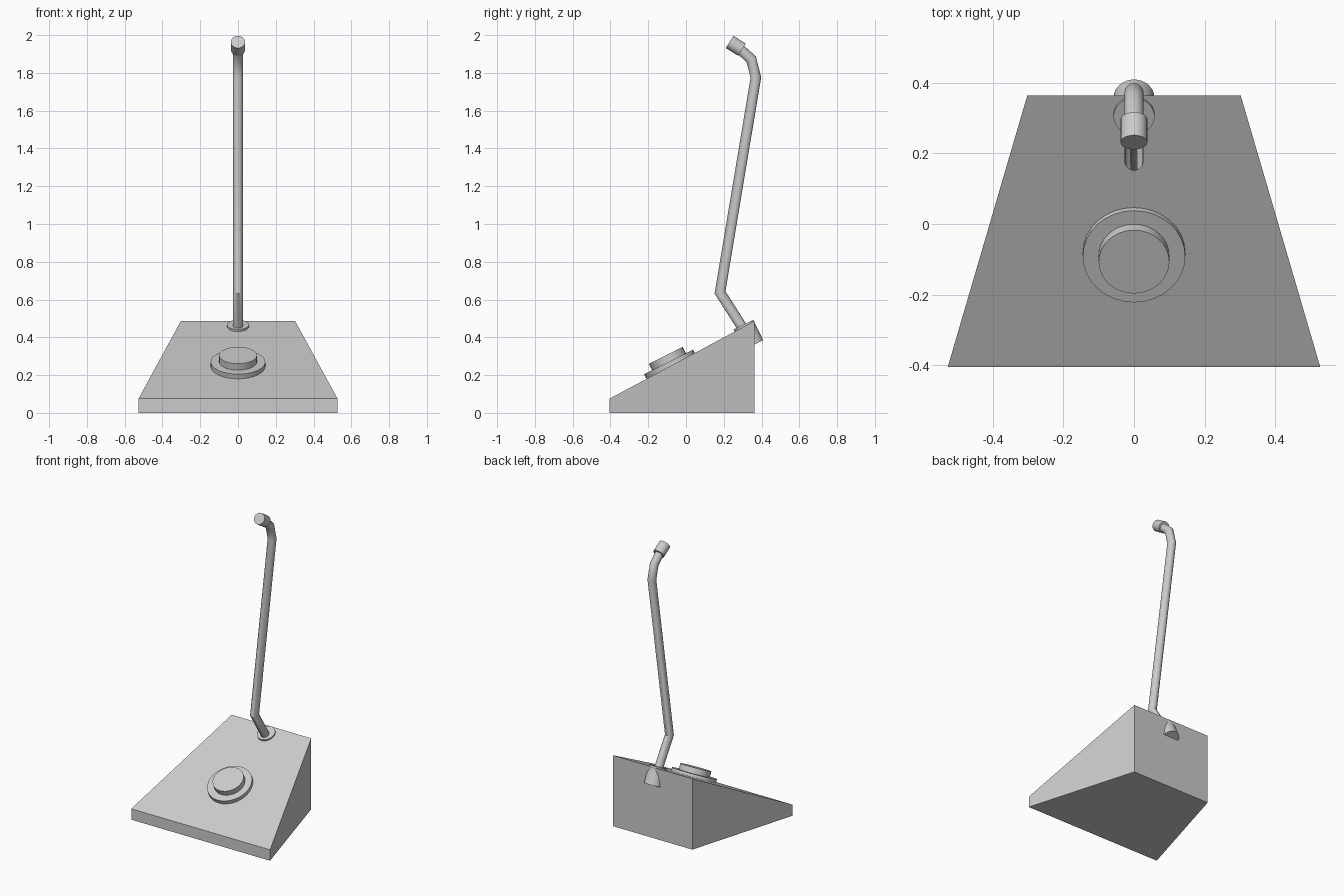
import bpy, bmesh, math
from mathutils import Vector

if "Cube" in bpy.data.objects:
    bpy.data.objects.remove(bpy.data.objects["Cube"])


def make_object(name, bm, smooth=False):
    bmesh.ops.recalc_face_normals(bm, faces=bm.faces[:])
    mesh = bpy.data.meshes.new(name)
    bm.to_mesh(mesh)
    bm.free()
    obj = bpy.data.objects.new(name, mesh)
    bpy.context.collection.objects.link(obj)
    if smooth:
        bpy.ops.object.select_all(action='DESELECT')
        obj.select_set(True)
        bpy.context.view_layer.objects.active = obj
        bpy.ops.object.shade_smooth_by_angle(angle=math.radians(35))
    return obj


def tube(name, path, radius, sides):
    """Capped round tube with mitred joints along (y, z) points in the x = 0 plane."""
    pts = [Vector((0, y, z)) for y, z in path]
    dirs = [(b - a).normalized() for a, b in zip(pts, pts[1:])]
    side = Vector((1, 0, 0))
    bm = bmesh.new()
    rings = []
    for i, p in enumerate(pts):
        d0, d1 = dirs[max(i - 1, 0)], dirs[min(i, len(dirs) - 1)]
        t = (d0 + d1).normalized()
        up = side.cross(t) / t.dot(d1)
        rings.append([bm.verts.new(p + radius * (side * math.cos(a) + up * math.sin(a)))
                      for a in (2 * math.pi * k / sides for k in range(sides))])
    for r, s in zip(rings, rings[1:]):
        for k in range(sides):
            n = (k + 1) % sides
            bm.faces.new((r[k], r[n], s[n], s[k]))
    bm.faces.new(rings[0])
    bm.faces.new(rings[-1])
    return make_object(name, bm, True)


def tilted_disc(name, top, angle, radius, depth):
    """Disc facing up and forward, given the centre of its top face."""
    y, z = top
    a = math.radians(angle)
    return tube(name, [(y + depth * math.sin(a), z - depth * math.cos(a)), top], radius, 32)


# Wedge base: trapezoid plan with a sloping top
bm = bmesh.new()
front, back = (0.527, -0.405, 0.075), (0.302, 0.363, 0.487)
corners = [(-front[0], *front[1:]), front, back, (-back[0], *back[1:])]
top = [bm.verts.new(c) for c in corners]
bottom = [bm.verts.new((x, y, 0)) for x, y, z in corners]
bm.faces.new(top)
bm.faces.new(bottom)
for i in range(4):
    j = (i + 1) % 4
    bm.faces.new((bottom[i], bottom[j], top[j], top[i]))
make_object("wedge_base", bm)

# Push button and its surround
tilted_disc("button_surround", (-0.092, 0.270), 26.5, 0.145, 0.055)
tilted_disc("push_button", (-0.107, 0.305), 26.5, 0.1, 0.06)

# Stem collar, poking through the back of the base
tilted_disc("stem_collar", (0.304, 0.467), 26, 0.058, 0.12)

# Bent stem and the capsule at its tip
tube("stem", [(0.322, 0.415), (0.18, 0.638), (0.37, 1.776), (0.345, 1.873), (0.27, 1.939)],
     0.0275, 24)
tube("tip_capsule", [(0.296, 1.923), (0.231, 1.964)], 0.038, 24)
